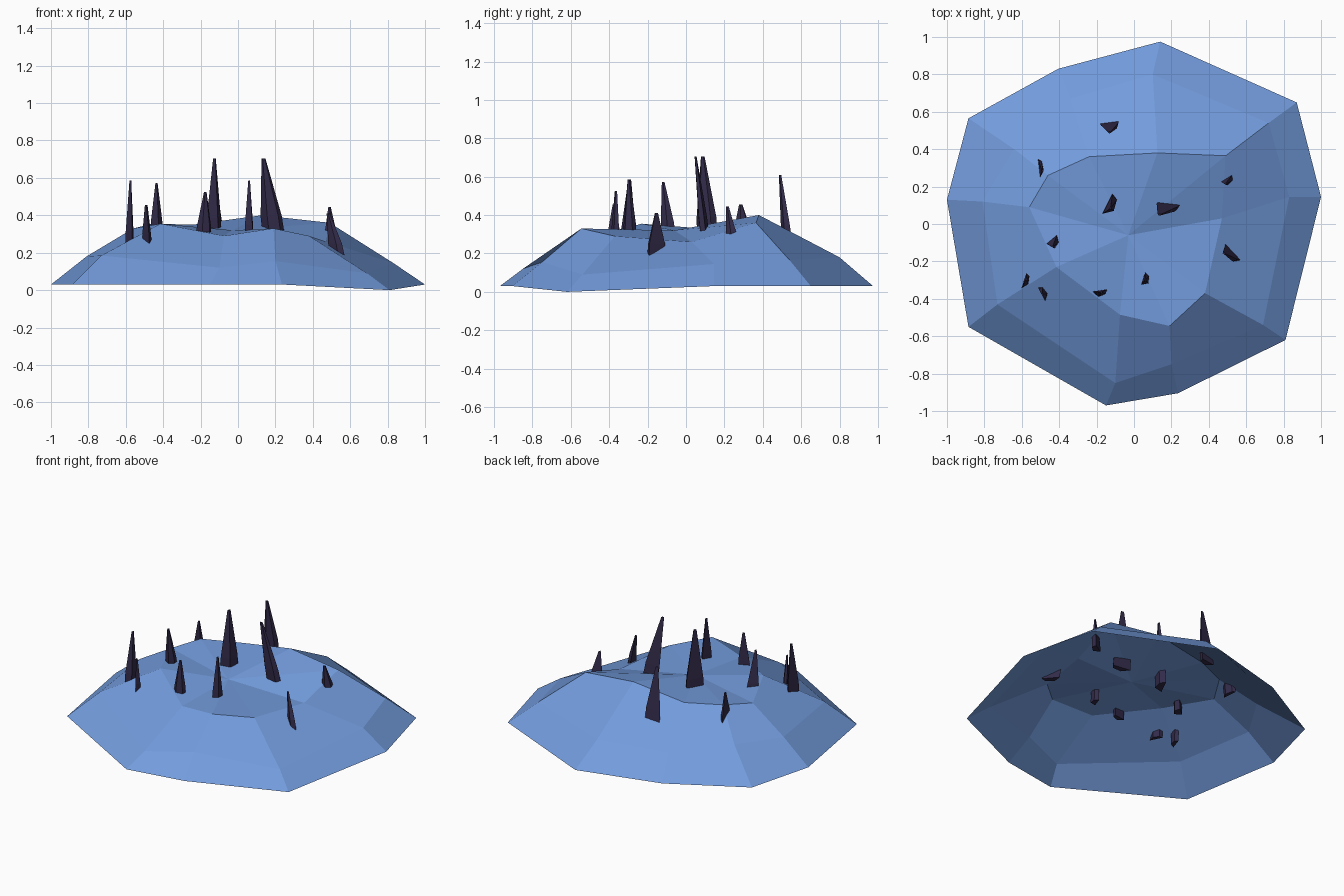
import bpy, bmesh, math
from mathutils import Vector, Matrix


def material(name, rgb):
    m = bpy.data.materials.new(name)
    m.diffuse_color = (*rgb, 1)
    return m


BLUE = material("mound blue", (0.17, 0.33, 0.72))
DARK = material("dark violet", (0.033, 0.024, 0.068))


def finish(bm, name, mat):
    me = bpy.data.meshes.new(name)
    bm.to_mesh(me)
    bm.free()
    me.materials.append(mat)
    ob = bpy.data.objects.new(name, me)
    bpy.context.collection.objects.link(ob)
    return ob


# Mound: open shell of three irregular ten-sided rings around a sunken centre
outer = [(.14, .975, .03), (.87, .65, .03), (1, .145, .03), (.81, -.62, 0), (.235, -.905, .03),
         (-.15, -.97, .03), (-.885, -.55, .03), (-1, .13, .03), (-.885, .565, .03), (-.405, .83, .03)]
middle = [(.1, .80, .18), (.72, .54, .165), (.83, .145, .145), (.69, -.54, .09), (.2, -.75, .155),
          (-.1, -.85, .12), (-.73, -.43, .185), (-.81, .12, .18), (-.64, .40, .19), (-.34, .67, .16)]
inner = [(.125, .38, .40), (.49, .365, .36), (.47, .03, .26), (.38, -.37, .29), (.19, -.545, .33),
         (-.075, -.485, .29), (-.415, -.23, .355), (-.56, .09, .33), (-.46, .26, .355), (-.24, .36, .35)]
bm = bmesh.new()
rings = [[bm.verts.new(p) for p in ring] for ring in (outer, middle, inner)]
centre = bm.verts.new((-.03, -.06, .32))
for i in range(10):
    j = (i + 1) % 10
    for a, b in zip(rings, rings[1:]):
        bm.faces.new((a[j], a[i], b[i], b[j]))
    bm.faces.new((rings[2][j], rings[2][i], centre))
finish(bm, "mound", BLUE)

# Shards: blade footprint, nearly straight foot, then a taper to a tiny blunt tip
FOOT = [(-.5, .2), (-.1, -.5), (.4, -.15), (.5, .5)]


def shard(i, base, tip, length, width, angle):
    base, tip = Vector(base), Vector(tip)
    rot = Matrix.Rotation(math.radians(angle), 3, 'Z')
    bm = bmesh.new()
    levels = []
    for t, s in ((0, 1.0), (.3, .95), (1, .17)):
        c = base.lerp(tip, t)
        levels.append([bm.verts.new(c + rot @ Vector((u * length * s, v * max(width * s, .012), 0)))
                       for u, v in FOOT])
    for lo, hi in zip(levels, levels[1:]):
        for k in range(4):
            n = (k + 1) % 4
            bm.faces.new((lo[k], lo[n], hi[n], hi[k]))
    bm.faces.new(levels[0][::-1])
    bm.faces.new(levels[-1])
    finish(bm, f"shard_{i}", DARK)


SHARDS = [  # base centre, tip, length, width, angle
    ((-.13, .53, .23), (-.13, .49, .61), .10, .05, 0),
    ((-.50, .30, .25), (-.49, .285, .455), .10, .03, 90),
    ((-.125, .10, .25), (-.125, .085, .705), .12, .06, 55),
    ((.19, .10, .26), (.135, .05, .705), .12, .05, -15),
    ((.505, .24, .22), (.49, .215, .445), .08, .05, 20),
    ((.52, -.16, .18), (.48, -.155, .41), .11, .05, -58),
    ((-.43, -.095, .27), (-.435, -.12, .572), .07, .06, 25),
    ((-.578, -.31, .20), (-.575, -.295, .585), .085, .035, 65),
    ((-.48, -.37, .23), (-.49, -.375, .455), .08, .035, 110),
    ((-.185, -.37, .26), (-.175, -.365, .525), .08, .04, 0),
    ((.062, -.30, .25), (.06, -.30, .585), .07, .045, 60),
]
for i, s in enumerate(SHARDS, 1):
    shard(i, *s)
